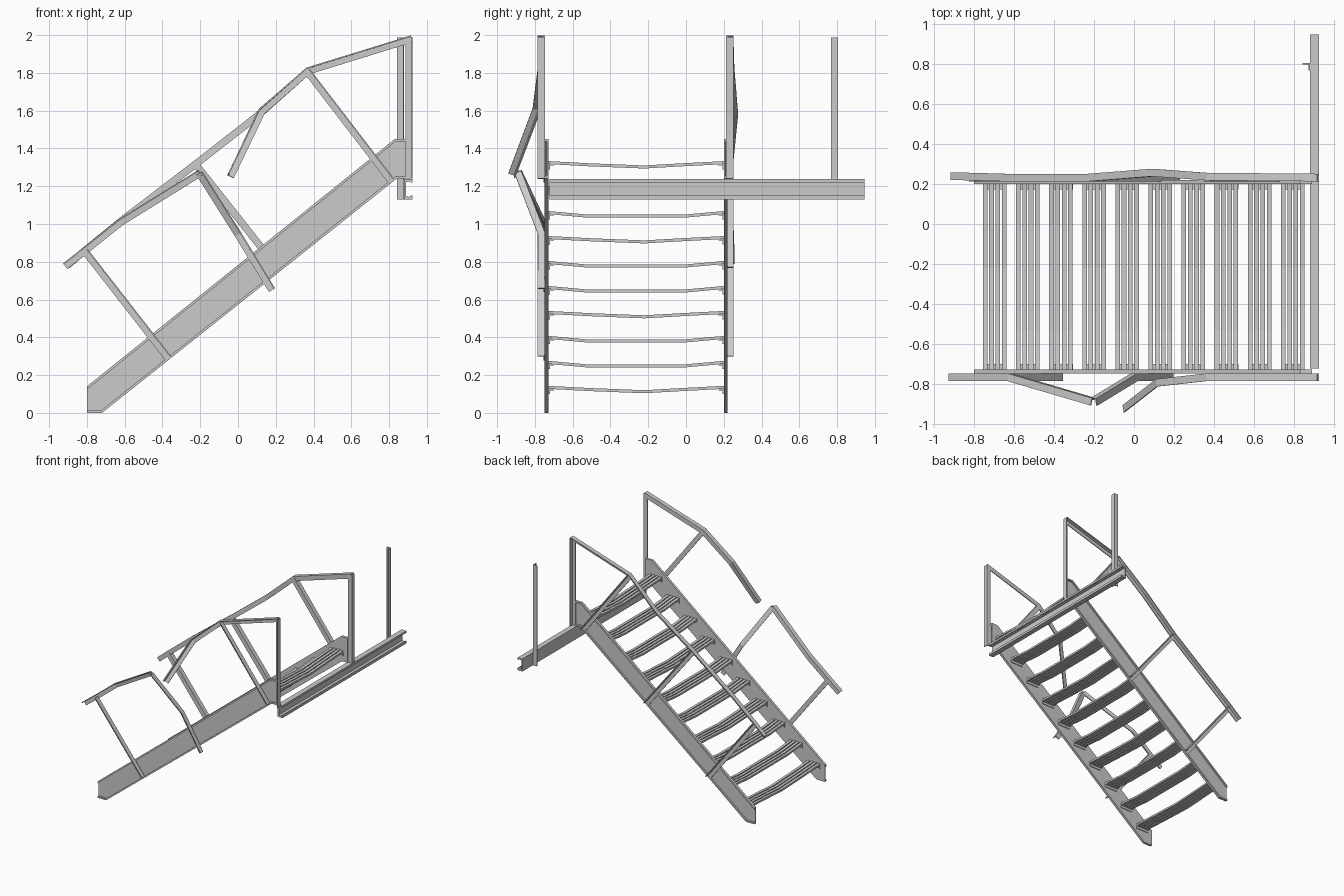
import bpy, bmesh
from mathutils import Vector as V

if "Cube" in bpy.data.objects:
    bpy.data.objects.remove(bpy.data.objects["Cube"])

W, TH = 0.038, 0.007          # angle-iron leg width and thickness


def finish(bm, name):
    bmesh.ops.recalc_face_normals(bm, faces=bm.faces)
    me = bpy.data.meshes.new(name)
    bm.to_mesh(me)
    bm.free()
    ob = bpy.data.objects.new(name, me)
    bpy.context.collection.objects.link(ob)
    return ob


def loft(bm, rings):
    rows = [[bm.verts.new(p) for p in r] for r in rings]
    n = len(rows[0])
    for a, b in zip(rows, rows[1:]):
        for i in range(n):
            j = (i + 1) % n
            bm.faces.new((a[i], a[j], b[j], b[i]))
    bm.faces.new(rows[0])
    bm.faces.new(rows[-1])


def prism(bm, pts, vec):
    loft(bm, [[V(p) for p in pts], [V(p) + V(vec) for p in pts]])


def angle_bar(name, path, d):
    """Sweep an L section along a path; d = outward direction in y."""
    path = [V(p) for p in path]
    prof = [(0, -W / 2), (0, W / 2), (d * W, W / 2), (d * W, W / 2 - TH),
            (d * TH, W / 2 - TH), (d * TH, -W / 2)]
    rings = []
    for i, p in enumerate(path):
        t0 = (p - path[max(i - 1, 0)]).normalized()
        t1 = (path[min(i + 1, len(path) - 1)] - p).normalized()
        t = (t0 + t1).normalized()
        k = 1 / t.dot(t1 if t1.length else t0)
        u = t.cross(V((0, 1, 0))).normalized()
        s = u.cross(t).normalized()
        rings.append([p + s * a + u * b * k for a, b in prof])
    bm = bmesh.new()
    loft(bm, rings)
    finish(bm, name)


# Stringers: web plate with outward flanges along the edges
web = [(-0.8, 0), (-0.8, 0.14), (0.83, 1.45), (0.89, 1.45),
       (0.89, 1.24), (0.84, 1.24), (-0.72, 0)]
F = 0.013
top_in = [(-0.8, 0.123), (0.835, 1.45 - F), (0.89, 1.45 - F)]
bot_in = [(-0.8, F), (-0.724, F), (0.835, 1.24 + F), (0.89, 1.24 + F)]
top_flange = web[1:4] + top_in[::-1]
bot_flange = [web[0], web[6], web[5], web[4]] + bot_in[::-1]
for name, y, d in (("front", -0.727, -1), ("back", 0.2, 1)):
    bm = bmesh.new()
    prism(bm, [(x, y, z) for x, z in web], (0, d * 0.008, 0))
    for fl in (top_flange, bot_flange):
        prism(bm, [(x, y + d * 0.008, z) for x, z in fl], (0, d * 0.013, 0))
    finish(bm, name + "_stringer")

# Treads: four sagging slats on end brackets
Y0, Y1 = -0.727, 0.2
for i in range(10):
    x0, z0 = -0.755 + 0.1655 * i, 0.143 + 0.1322 * i
    if i % 3 == 0:
        line = [(Y0, 0), (-0.5, -0.012), (-0.22, -0.023), (-0.03, -0.012), (Y1, 0)]
    else:
        line = [(Y0, 0), (-0.53, -0.018), (0, -0.018), (Y1, 0)]
    section = [(y, z0 + z) for y, z in line] + [(y, z0 + z - 0.016) for y, z in line[::-1]]
    bm = bmesh.new()
    for k in range(4):
        prism(bm, [(x0 + 0.0315 * k, y, z) for y, z in section], (0.023, 0, 0))
    finish(bm, f"tread_{i + 1}")
    bm = bmesh.new()
    for y, d in ((Y0, 1), (Y1, -1)):
        zb = z0 - 0.018
        ell = [(0, 0), (0.027, 0), (0.027, -0.006), (0.006, -0.006), (0.006, -0.026), (0, -0.026)]
        prism(bm, [(x0, y + d * a, zb + b) for a, b in ell], (0.118, 0, 0))
    finish(bm, f"tread_bracket_{i + 1}")

# Railing posts on both sides
YF, YB = -0.747, 0.213
for name, y, d in (("front", YF, -1), ("back", YB, 1)):
    angle_bar(name + "_lower_post", [(-0.81, y, 0.855), (-0.37, y, 0.29)], d)
    angle_bar(name + "_upper_post", [(0.365, y, 1.81), (0.81, y, 1.23)], d)
    angle_bar(name + "_end_post", [(0.905, y, 1.99), (0.905, y, 1.24)], d)
angle_bar("back_middle_post", [(-0.22, YB, 1.31), (0.215, YB, 0.76)], 1)
angle_bar("front_bent_post", [(-0.205, -0.872, 1.27), (0.0, YF, 0.945), (0.18, YF, 0.65)], -1)

# Handrails: broken front rail in two pieces, continuous dented back rail
angle_bar("front_lower_rail", [(-0.915, YF, 0.777), (-0.81, YF, 0.858), (-0.62, YF, 1.01),
                               (-0.2, -0.87, 1.27)], -1)
angle_bar("front_upper_rail", [(-0.04, -0.905, 1.25), (0.125, -0.775, 1.595),
                               (0.37, YF, 1.81), (0.92, YF, 1.98)], -1)
angle_bar("back_rail", [(-0.905, 0.22, 0.78), (-0.81, 0.218, 0.86), (-0.6, 0.212, 1.03),
                        (-0.22, 0.213, 1.32), (0.1, 0.238, 1.57), (0.37, 0.218, 1.81),
                        (0.92, YB, 1.98)], 1)

# Landing beam: lipped channel opening to the right
bm = bmesh.new()
sec = [(0.88, 1.13), (0.925, 1.13), (0.925, 1.15), (0.914, 1.15), (0.907, 1.143), (0.89, 1.147),
       (0.89, 1.222), (0.907, 1.226), (0.914, 1.22), (0.925, 1.22), (0.925, 1.237), (0.88, 1.237)]
prism(bm, [(x, -0.722, z) for x, z in sec], (0, 1.668, 0))
finish(bm, "landing_beam")

# Lone landing post behind the beam
bm = bmesh.new()
sec = [(0.88, 0.767), (0.88, 0.805), (0.843, 0.805), (0.843, 0.798), (0.873, 0.798), (0.873, 0.767)]
prism(bm, [(x, y, 1.13) for x, y in sec], (0, 0, 0.857))
finish(bm, "landing_post")
